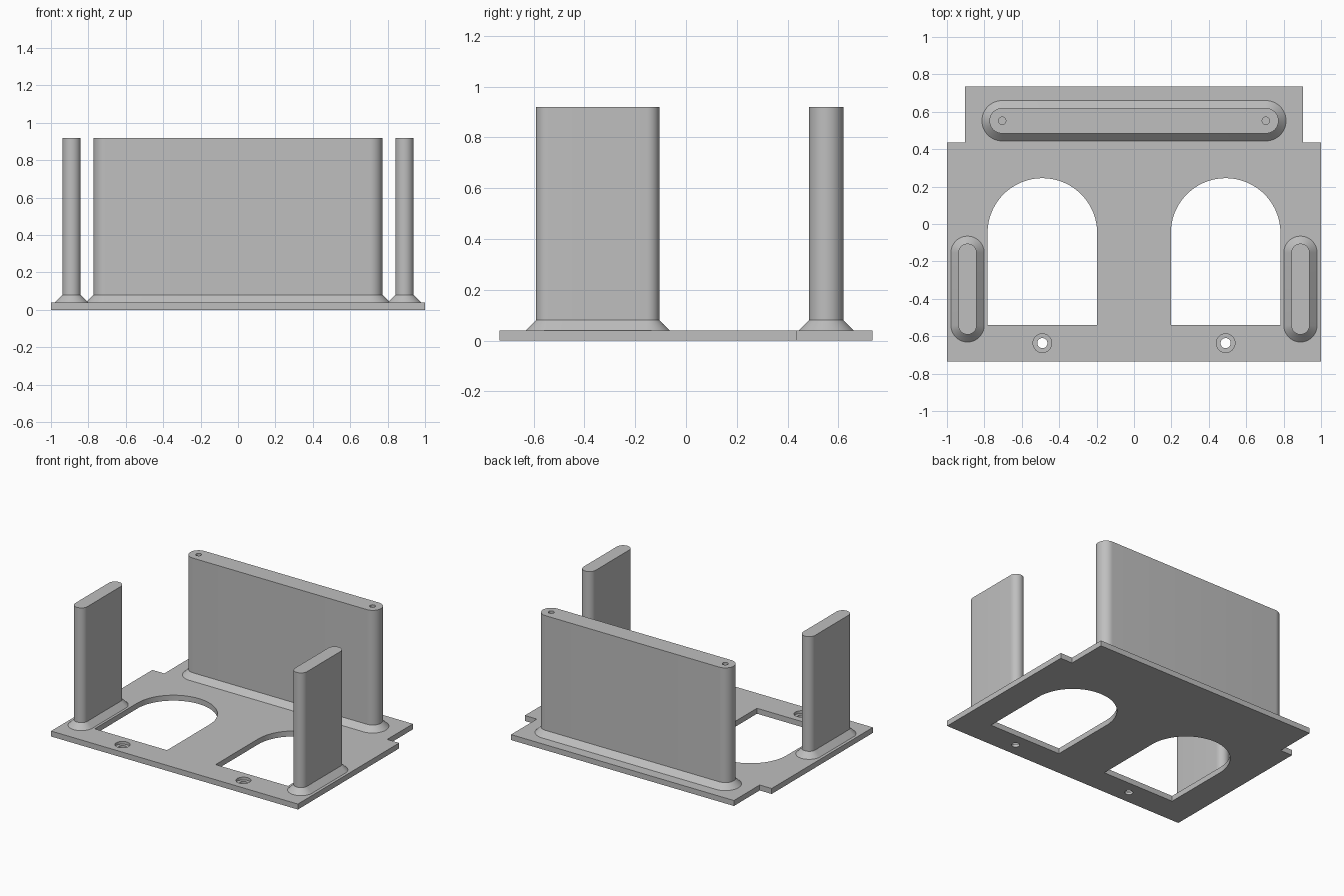
import bpy, bmesh
from math import pi, cos, sin, radians

if "Cube" in bpy.data.objects:
    bpy.data.objects.remove(bpy.data.objects["Cube"])

grey = bpy.data.materials.new("plain grey")
grey.use_nodes = True
GREY = (0.52, 0.52, 0.52, 1)
grey.diffuse_color = GREY
grey.node_tree.nodes["Principled BSDF"].inputs["Base Color"].default_value = GREY

BASE, FLARE, TOP = 0.04, 0.08, 0.92


def loft(name, rings):
    """Skin a closed solid through rings given as (outline, height)."""
    bm = bmesh.new()
    loops = [[bm.verts.new((x, y, z)) for x, y in pts] for pts, z in rings]
    bm.faces.new(loops[0][::-1])
    bm.faces.new(loops[-1])
    for low, high in zip(loops, loops[1:]):
        for i in range(len(low)):
            j = (i + 1) % len(low)
            bm.faces.new((low[i], low[j], high[j], high[i]))
    bmesh.ops.recalc_face_normals(bm, faces=bm.faces)
    mesh = bpy.data.meshes.new(name)
    bm.to_mesh(mesh)
    bm.free()
    mesh.materials.append(grey)
    obj = bpy.data.objects.new(name, mesh)
    bpy.context.collection.objects.link(obj)
    return obj


def arc(cx, cy, r, start, end, steps=24):
    angles = [radians(start + (end - start) * i / steps) for i in range(steps + 1)]
    return [(cx + r * cos(a), cy + r * sin(a)) for a in angles]


def circle(cx, cy, r):
    return arc(cx, cy, r, 0, 360, 32)[:-1]


def slot(cx, cy, half, r, along_x):
    """Rounded-end outline; half is the distance to the arc centres."""
    if along_x:
        return arc(cx + half, cy, r, -90, 90) + arc(cx - half, cy, r, 90, 270)
    return arc(cx, cy + half, r, 0, 180) + arc(cx, cy - half, r, 180, 360)


def activate(obj):
    bpy.ops.object.select_all(action="DESELECT")
    obj.select_set(True)
    bpy.context.view_layer.objects.active = obj


def cut(obj, outline, low, high):
    cutter = loft("cutter", [(outline, low), (outline, high)])
    cutter.hide_render = True
    mod = obj.modifiers.new("cut", "BOOLEAN")
    mod.operation, mod.solver, mod.object = "DIFFERENCE", "EXACT", cutter
    activate(obj)
    bpy.ops.object.modifier_apply(modifier=mod.name)
    bpy.data.objects.remove(cutter)


def wall(name, cx, cy, half, r, along_x):
    """Upright rounded wall on a flared foot."""
    body = slot(cx, cy, half, r, along_x)
    foot = slot(cx, cy, half, r + FLARE - BASE, along_x)
    return loft(name, [(foot, BASE), (body, FLARE), (body, TOP)])


# Base plate with notched back corners
half_outline = [(1, -0.735), (1, 0.437), (0.903, 0.437), (0.903, 0.735)]
outline = half_outline + [(-x, y) for x, y in reversed(half_outline)]
plate = loft("base_plate", [(outline, 0), (outline, BASE)])

# Arched openings and counterbored screw holes
for side in (-1, 1):
    cx = side * 0.49
    arch = arc(cx, -0.048, 0.293, 0, 180, 48)
    arch += [(cx - 0.293, -0.54), (cx + 0.293, -0.54)]
    cut(plate, arch, -0.1, 0.1)
    cut(plate, circle(cx, -0.637, 0.05), 0.02, 0.1)
    cut(plate, circle(cx, -0.637, 0.027), -0.1, 0.1)

# Back wall with a pilot hole near each end of its top
back = wall("back_wall", 0, 0.552, 0.705, 0.068, True)
for side in (-1, 1):
    cut(back, circle(side * 0.705, 0.552, 0.02), TOP - 0.2, TOP + 0.1)

# Side walls
left = wall("left_wall", 0.89, -0.348, 0.194, 0.049, False)
right = wall("right_wall", -0.89, -0.348, 0.194, 0.049, False)

for obj in (plate, back, left, right):
    activate(obj)
    bpy.ops.object.shade_smooth_by_angle(angle=radians(30))
